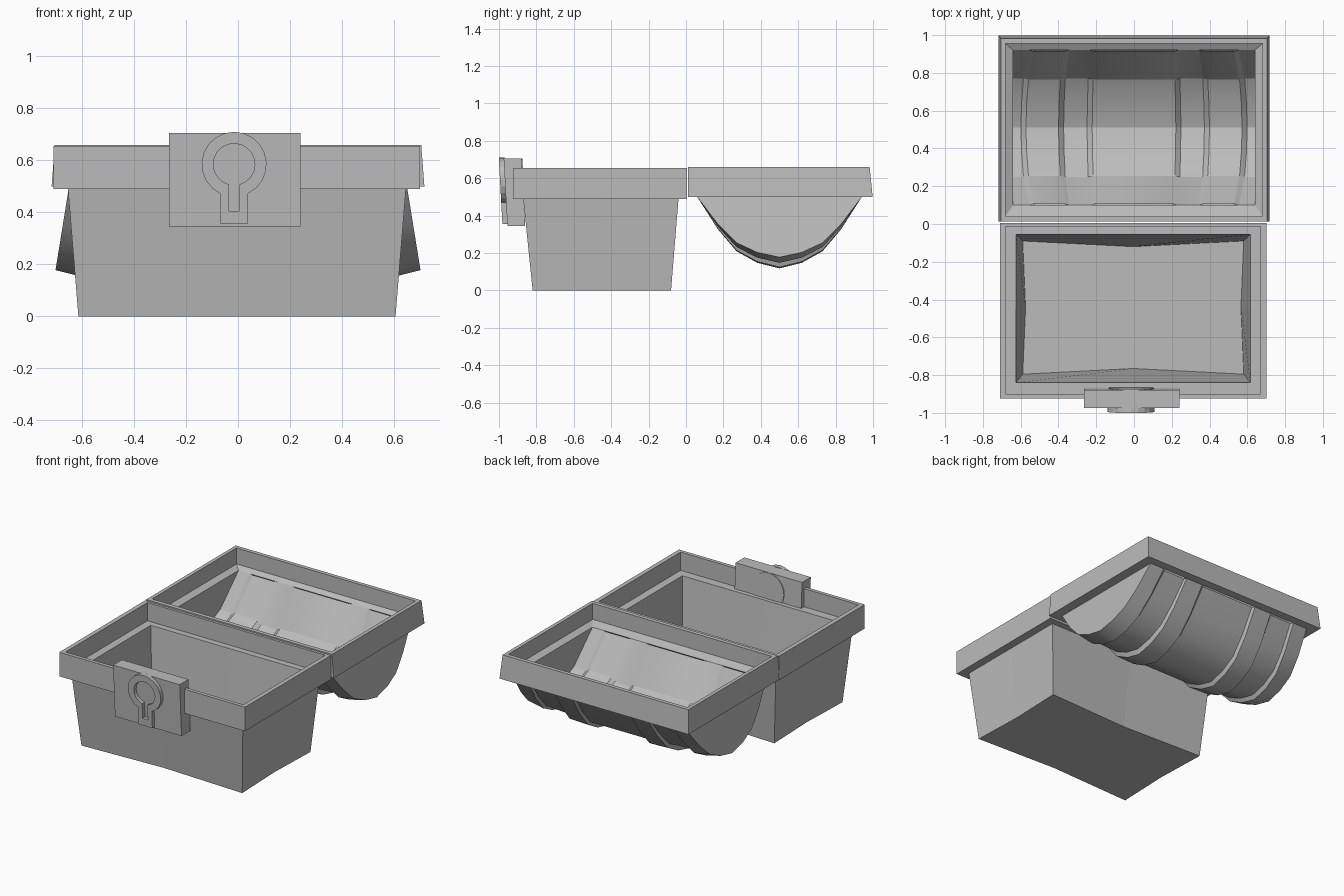
import bpy, bmesh, math

if "Cube" in bpy.data.objects:
    bpy.data.objects.remove(bpy.data.objects["Cube"])

grey = bpy.data.materials.new("grey")
grey.diffuse_color = (0.5, 0.5, 0.5, 1)
grey.use_nodes = True
grey.node_tree.nodes["Principled BSDF"].inputs["Base Color"].default_value = grey.diffuse_color


def finish(name, bm, angle=None):
    bmesh.ops.recalc_face_normals(bm, faces=bm.faces)
    me = bpy.data.meshes.new(name)
    bm.to_mesh(me)
    bm.free()
    me.materials.append(grey)
    ob = bpy.data.objects.new(name, me)
    bpy.context.collection.objects.link(ob)
    if angle:
        bpy.ops.object.select_all(action='DESELECT')
        ob.select_set(True)
        bpy.context.view_layer.objects.active = ob
        bpy.ops.object.shade_smooth_by_angle(angle=math.radians(angle))
    return ob


def ring(cx, hx, y0, y1, z, bow=0):
    """Rectangle with edge midpoints that can be pulled inward."""
    cy = (y0 + y1) / 2
    b = bow / 2
    return [(cx - hx, y0, z), (cx, y0 + bow, z), (cx + hx, y0, z), (cx + hx - b, cy, z),
            (cx + hx, y1, z), (cx, y1 - bow, z), (cx - hx, y1, z), (cx - hx + b, cy, z)]


def loft(name, rings, cap=False, close=False):
    bm = bmesh.new()
    loops = [[bm.verts.new(p) for p in r] for r in rings]
    pairs = list(zip(loops, loops[1:]))
    if close:
        pairs.append((loops[-1], loops[0]))
    n = len(rings[0])
    for a, b in pairs:
        for i in range(n):
            j = (i + 1) % n
            bm.faces.new((a[i], a[j], b[j], b[i]))
    if cap:
        bm.faces.new(loops[0])
        bm.faces.new(loops[-1])
    return finish(name, bm)


# Lower box: outer wall, overhanging rim, inner ledge and floor
c = -0.004
loft("chest_base", [
    ring(c, 0.61, -0.82, -0.08, 0.0, 0.025),
    ring(c, 0.65, -0.87, -0.04, 0.49),
    ring(c, 0.705, -0.925, 0.005, 0.49),
    ring(c, 0.705, -0.925, 0.005, 0.655),
    ring(c, 0.675, -0.90, -0.012, 0.655),
    ring(c, 0.675, -0.90, -0.012, 0.53),
    ring(c, 0.62, -0.84, -0.055, 0.53),
    ring(c, 0.585, -0.795, -0.09, 0.05, 0.03)], cap=True)

# Lid rim lying upside down behind the box
loft("lid_rim", [
    ring(0, 0.65, 0.06, 0.94, 0.50),
    ring(0, 0.717, 0.012, 0.998, 0.50),
    ring(0, 0.705, 0.012, 0.982, 0.66),
    ring(0, 0.68, 0.04, 0.955, 0.66),
    ring(0, 0.68, 0.04, 0.955, 0.55),
    ring(0, 0.64, 0.10, 0.92, 0.53)], close=True)


def barrel(name, profile, stations, cy, ztop, angle):
    """Half barrel hanging below ztop; each station has x, depth and width scale."""
    half = [(-h, f) for h, f in profile] + [(h, f) for h, f in reversed(profile[:-1])]
    full = [(-x, d, s) for x, d, s in stations] + [t for t in reversed(stations)]
    bm = bmesh.new()
    rows = [[bm.verts.new((x * (1 + 0.08 * f), cy + h * s, ztop - d * f)) for h, f in half]
            for x, d, s in full]
    for a, b in zip(rows, rows[1:]):
        for i in range(len(half) - 1):
            bm.faces.new((a[i], a[i + 1], b[i + 1], b[i]))
    bm.faces.new(rows[0])
    bm.faces.new(rows[-1])
    return finish(name, bm, angle)


# Bowed barrel lid with raised bands at the ends and two in the middle
barrel("lid_barrel_outside",
       [(0.44, 0), (0.33, 0.45), (0.23, 0.76), (0.12, 0.92), (0, 1)],
       [(0.65, 0.322, 1), (0.54, 0.352, 1), (0.525, 0.325, 0.97), (0.36, 0.34, 0.97),
        (0.35, 0.375, 1), (0.22, 0.382, 1), (0.205, 0.355, 0.97)], 0.5, 0.50, 30)
inside = barrel("lid_barrel_inside",
                [(0.41, 0), (0.26, 0.68), (0.14, 0.89), (0, 1)],
                [(0.64, 0.325, 1), (0.555, 0.335, 1), (0.53, 0.31, 0.985), (0.37, 0.325, 0.985),
                 (0.345, 0.355, 1), (0.23, 0.36, 1), (0.205, 0.335, 0.985)], 0.51, 0.53, 20)
inside.data.flip_normals()

# Lock plate, leaning slightly forward at the top
KX, KZ = -0.015, 0.585


def lean(z):
    return -0.055 * (z - 0.345)


def slab(name, outline, y0, y1):
    loft(name, [[(x, y + lean(z), z) for x, z in outline] for y in (y0, y1)], cap=True)


def keyhole(r, w, bottom, n=18):
    a0 = math.asin(w / r)
    pts = [(KX - w, bottom), (KX + w, bottom)]
    for i in range(n + 1):
        a = -math.pi / 2 + a0 + (2 * math.pi - 2 * a0) * i / n
        pts.append((KX + r * math.cos(a), KZ + r * math.sin(a)))
    return pts


slab("lock_plate", [(-0.265, 0.345), (0.24, 0.345), (0.24, 0.705), (-0.265, 0.705)], -0.955, -0.86)

# Raised keyhole frame
outer, inner = keyhole(0.125, 0.052, 0.355), keyhole(0.08, 0.02, 0.405)
loft("keyhole_frame", [[(x, y + lean(z), z) for x, z in o] for o, y in
                       ((outer, -0.95), (outer, -0.981), (inner, -0.981), (inner, -0.95))], close=True)

# Round boss on the back of the plate
disc = [(KX + 0.12 * math.cos(math.tau * i / 20), KZ + 0.12 * math.sin(math.tau * i / 20)) for i in range(20)]
slab("lock_back_boss", disc, -0.87, -0.855)
